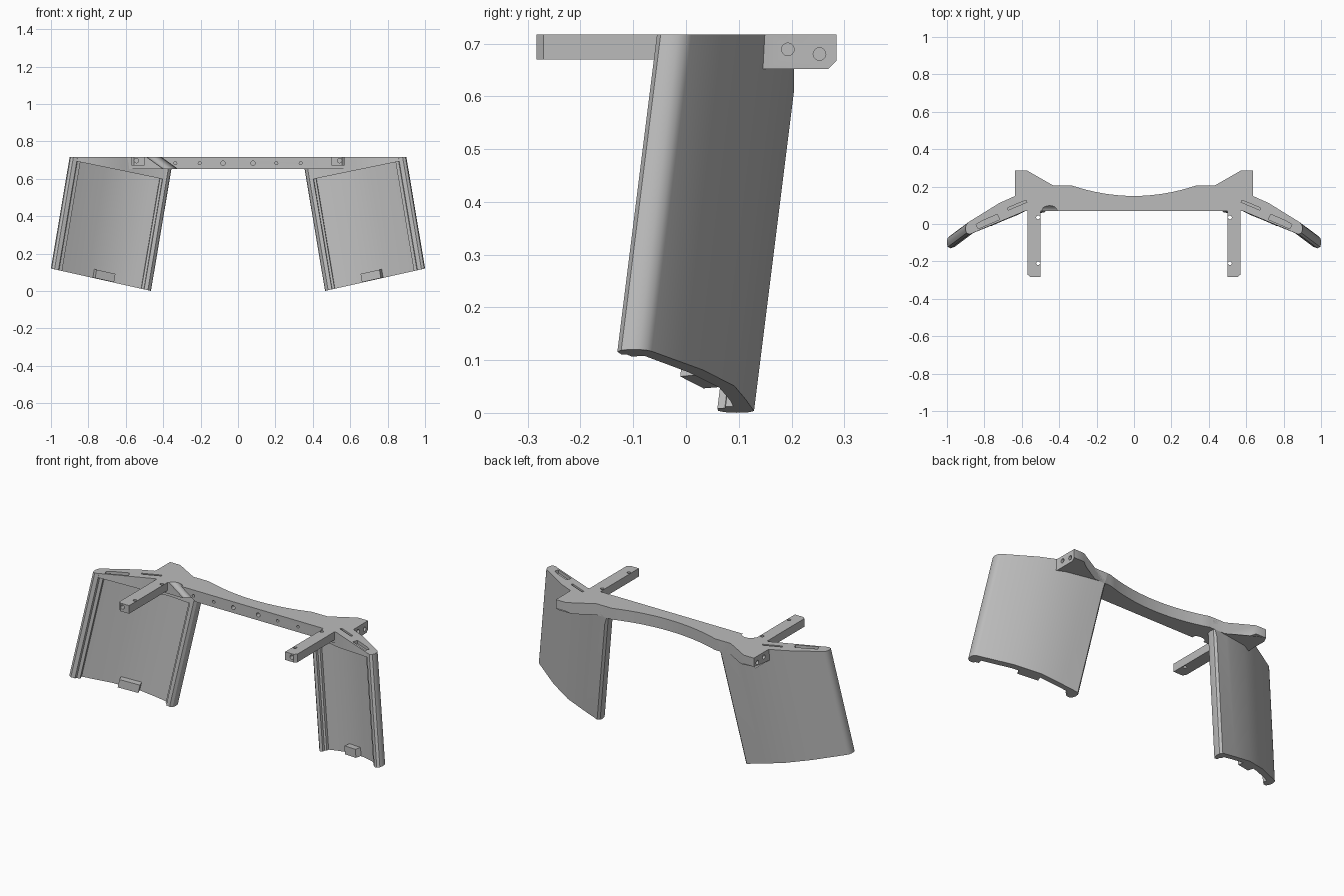
import bpy, bmesh, math
from mathutils import Vector

if "Cube" in bpy.data.objects:
    bpy.data.objects.remove(bpy.data.objects["Cube"])

grey = bpy.data.materials.new("plain grey")
grey.use_nodes = True
grey.diffuse_color = (0.5, 0.5, 0.5, 1)
grey.node_tree.nodes["Principled BSDF"].inputs["Base Color"].default_value = grey.diffuse_color

TOP = 0.717
LEAN = Vector((0.168, -0.125, -1))   # direction the side panels run downwards


def make(name, lower, upper, clips=()):
    """Solid between two matching loops, optionally trimmed by planes."""
    bm = bmesh.new()
    a = [bm.verts.new(p) for p in lower]
    b = [bm.verts.new(p) for p in upper]
    n = len(a)
    bm.faces.new(a)
    bm.faces.new(b)
    for i in range(n):
        j = (i + 1) % n
        bm.faces.new((a[i], a[j], b[j], b[i]))
    for co, no in clips:
        geom = bm.verts[:] + bm.edges[:] + bm.faces[:]
        bmesh.ops.bisect_plane(bm, geom=geom, plane_co=co, plane_no=no, clear_outer=True)
        bmesh.ops.holes_fill(bm, edges=[e for e in bm.edges if e.is_boundary])
    bmesh.ops.recalc_face_normals(bm, faces=bm.faces)
    me = bpy.data.meshes.new(name)
    bm.to_mesh(me)
    bm.free()
    me.materials.append(grey)
    ob = bpy.data.objects.new(name, me)
    bpy.context.collection.objects.link(ob)
    return ob


def plate(name, outline, z0, z1, clips=()):
    return make(name, [(x, y, z0) for x, y in outline], [(x, y, z1) for x, y in outline], clips)


def leaning(name, section, side, base, slope, lift=0, clips=()):
    """Section at the top plane, swept along LEAN down to the plane z = base + slope * x."""
    low, high = [], []
    for x, y in section:
        t = (TOP - base - slope * x) / (1 + LEAN.x * slope)
        p = Vector((x, y, TOP))
        q = p + LEAN * t
        r = q - LEAN * lift if lift else p
        low.append((side * q.x, q.y, q.z))
        high.append((side * r.x, r.y, r.z))
    return make(name, low, high, clips)


def cut(ob, cutter):
    mod = ob.modifiers.new("cut", 'BOOLEAN')
    mod.operation = 'DIFFERENCE'
    mod.solver = 'EXACT'
    mod.object = cutter
    bpy.context.view_layer.objects.active = ob
    bpy.ops.object.modifier_apply(modifier=mod.name)


def drop(cutter):
    bpy.data.objects.remove(cutter)


def drill(ob, start, end, radius, sides=16):
    """Round hole between two points."""
    start, end = Vector(start), Vector(end)
    turn = (end - start).to_track_quat('Z', 'Y')
    ring = [turn @ Vector((radius * math.cos(k * math.tau / sides),
                           radius * math.sin(k * math.tau / sides), 0)) for k in range(sides)]
    c = make("hole_cutter", [start + v for v in ring], [end + v for v in ring])
    cut(ob, c)
    drop(c)


def slot(obs, a, b, width, z0, z1):
    """Straight slot between two plan points."""
    a, b = Vector(a), Vector(b)
    n = (b - a).orthogonal().normalized() * width / 2
    c = plate("slot_cutter", [a + n, b + n, b - n, a - n], z0, z1)
    for ob in obs:
        cut(ob, c)
    drop(c)


# Cross bar with rear lugs
arc = [(0.33 * k / 8, 0.15 + 0.055 * (k / 8) ** 2) for k in range(9)]
half = arc + [(0.43, 0.205), (0.57, 0.285), (0.635, 0.285), (0.635, 0.158),
              (0.66, 0.045), (0.58, 0.07)]
outline = half + [(-x, y) for x, y in reversed(half[1:])]
bar = plate("cross_bar", outline, 0.652, TOP, [((0, 0.285, 0.667), (0, 1, -1))])
for s in (1, -1):
    for x, r in ((0.08, 0.012), (0.205, 0.008), (0.335, 0.008)):
        drill(bar, (s * x, 0.05, 0.683), (s * x, 0.11, 0.683), r)
    for y, z in ((0.193, 0.689), (0.253, 0.680)):
        drill(bar, (s * 0.59, y, z), (s * 0.66, y, z), 0.012)

# Diagonal cable groove on the right
drill(bar, (-0.48, 0.075, 0.737), (-0.34, 0.075, 0.637), 0.023, 20)

# Side panel section: outer skin, rounded outer rail, recess, inner rail
skin = [(0.36, 0.218), (0.46, 0.2), (0.58, 0.175), (0.72, 0.112), (0.885, 0.01)]
outer_rail = [(0.895, 0), (0.9, -0.015), (0.9, -0.033), (0.895, -0.048), (0.88, -0.055),
              (0.858, -0.047), (0.855, -0.035), (0.838, -0.027), (0.845, -0.003)]
recess = [(0.70, 0.085), (0.565, 0.147), (0.455, 0.17), (0.4, 0.178)]
inner_rail = [(0.398, 0.163), (0.385, 0.162), (0.383, 0.148), (0.362, 0.15),
              (0.35, 0.163), (0.345, 0.185), (0.348, 0.207)]
head = [(0.358, 0.19), (0.46, 0.185), (0.575, 0.16), (0.71, 0.1), (0.875, 0.0),
        (0.885, -0.045), (0.858, -0.046), (0.6, 0.062), (0.5, 0.115), (0.36, 0.152)]
tab = [(0.565, 0.155), (0.67, 0.107), (0.655, 0.07), (0.55, 0.117)]

for s, label in ((1, "left"), (-1, "right")):
    leaning(label + "_panel", skin + outer_rail + recess + inner_rail, s, -0.104, 0.224,
            clips=[((0, 0.205, 0), (0, 1, 0))])
    top_block = leaning(label + "_panel_head", head, s, 0.515, 0.2065)
    leaning(label + "_panel_tab", tab, s, -0.102, 0.224, lift=0.045)

    # Slot and pocket in the panel head
    slot([bar, top_block], (s * 0.575, 0.122), (s * 0.675, 0.08), 0.012, 0.66, 0.75)
    slot([top_block], (s * 0.725, 0.038), (s * 0.84, -0.012), 0.03, 0.698, 0.75)

    # Forward arm
    arm = plate(label + "_arm", [(s * x, y) for x, y in (
        (0.5, 0.08), (0.5, -0.283), (0.555, -0.283), (0.57, -0.27), (0.57, 0.08))], 0.67, TOP)
    for y in (0.035, -0.21):
        drill(arm, (s * 0.513, y, 0.65), (s * 0.513, y, 0.75), 0.01)
    drill(arm, (s * 0.543, -0.3, 0.697), (s * 0.543, -0.22, 0.697), 0.012)

# Soft shading with crisp edges
for ob in bpy.context.collection.objects:
    if ob.type == 'MESH' and ob.data.materials and ob.data.materials[0] == grey:
        bpy.ops.object.select_all(action='DESELECT')
        ob.select_set(True)
        bpy.context.view_layer.objects.active = ob
        bpy.ops.object.shade_smooth_by_angle(angle=math.radians(30))
